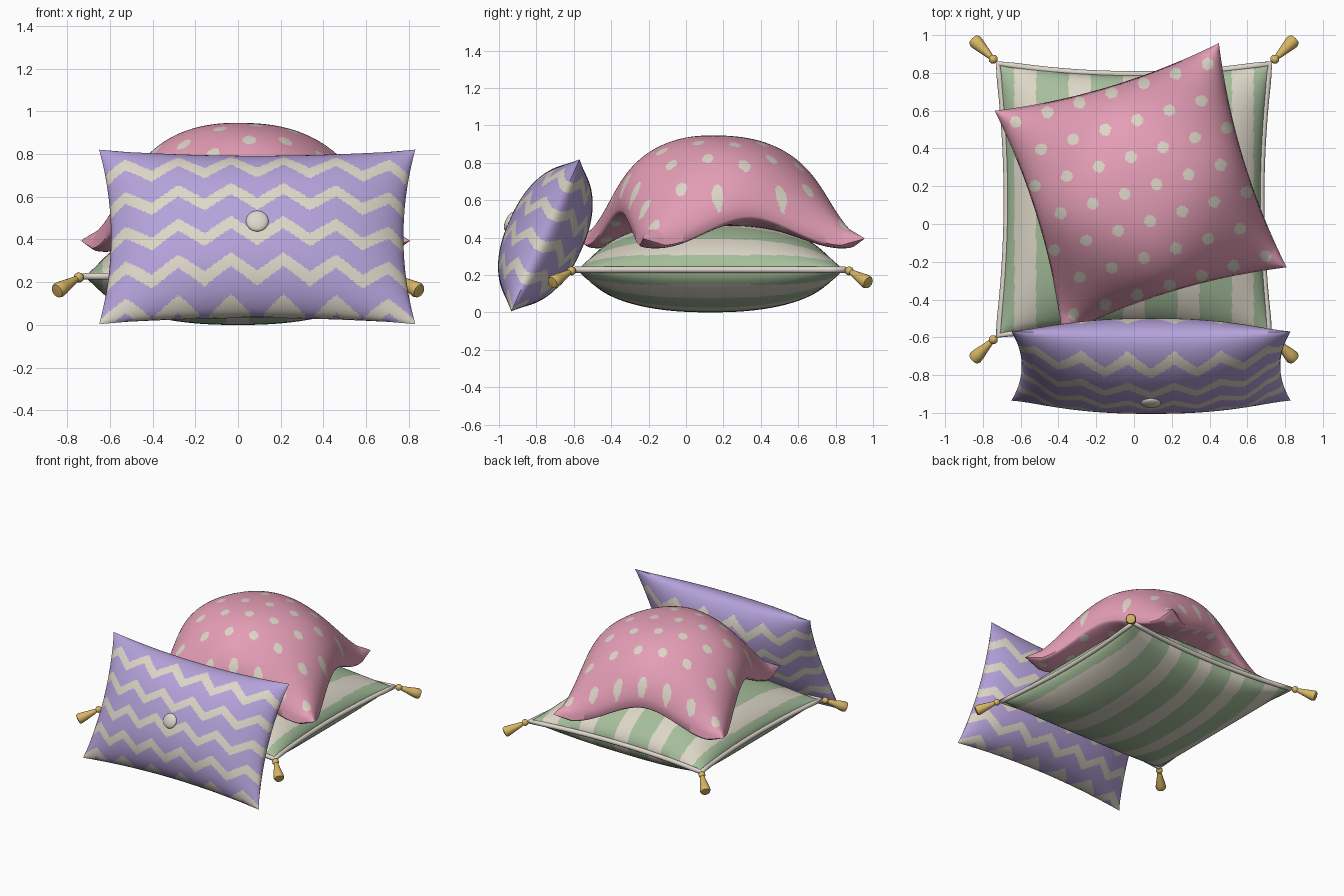
import bpy, bmesh, math
from mathutils import Matrix, Vector

if "Cube" in bpy.data.objects:
    bpy.data.objects.remove(bpy.data.objects["Cube"])


def material(name, rgb):
    m = bpy.data.materials.new(name)
    m.use_nodes = True
    m.diffuse_color = (*rgb, 1)
    bsdf = m.node_tree.nodes["Principled BSDF"]
    bsdf.inputs["Base Color"].default_value = (*rgb, 1)
    bsdf.inputs["Roughness"].default_value = 0.8
    return m


PINK = material("rose pink", (0.78, 0.34, 0.47))
PURPLE = material("lavender", (0.46, 0.36, 0.70))
GREEN = material("sage green", (0.38, 0.52, 0.33))
CREAM = material("cream", (0.73, 0.68, 0.58))
TRIM = material("pale trim", (0.74, 0.68, 0.61))
GOLD = material("gold thread", (0.68, 0.47, 0.13))


def finish(bm, name, mats, angle=50):
    mesh = bpy.data.meshes.new(name)
    bm.to_mesh(mesh)
    bm.free()
    for m in mats:
        mesh.materials.append(m)
    ob = bpy.data.objects.new(name, mesh)
    bpy.context.scene.collection.objects.link(ob)
    bpy.ops.object.select_all(action="DESELECT")
    ob.select_set(True)
    bpy.context.view_layer.objects.active = ob
    bpy.ops.object.shade_smooth_by_angle(angle=math.radians(angle))
    return ob


def outline(u, v, half, pinch):
    """Map the unit square to a cushion outline with edges drawn inward."""
    return (half[0] * u * (1 - pinch[0] * (1 - v * v)),
            half[1] * v * (1 - pinch[1] * (1 - u * u)))


def cushion(name, half, pinch, cells, puff, pattern, mats, matrix, sheet=lambda u, v: 0):
    """Two puffed sheets joined at the seam; puff = (height, roundness) for top and bottom."""
    bm = bmesh.new()
    for side, (height, power) in zip((1, -1), puff):
        verts = bmesh.ops.create_grid(bm, x_segments=cells[0], y_segments=cells[1], size=1)["verts"]
        faces = list({f for vert in verts for f in vert.link_faces})
        for vert in verts:
            u, v = vert.co.x, vert.co.y
            fill = max(0, 1 - abs(u) ** 2.3) * max(0, 1 - abs(v) ** 2.3)
            vert.co = (*outline(u, v, half, pinch), sheet(u, v) + side * height * fill ** power)
        # The cloth print runs straight across the pinched outline
        for f in faces:
            c = f.calc_center_median()
            f.material_index = int(pattern((c.x / half[0] + 1) / 2, (c.y / half[1] + 1) / 2))
        if side < 0:
            bmesh.ops.reverse_faces(bm, faces=faces)
    bmesh.ops.remove_doubles(bm, verts=bm.verts, dist=0.0001)
    bm.transform(matrix)
    return finish(bm, name, mats)


# Patterns, in flat cloth coordinates from 0 to 1
def stripes(s, t):
    return 0.3 < (s * 5) % 1 < 0.7


def dots(s, t):
    row = int(t * 7)
    a = s * 7 + 0.5 * (row % 2)
    if row % 2 and not 1 < a < 7:
        return False
    return math.hypot(a % 1 - 0.5, (t * 7) % 1 - 0.5) < 0.175


def chevrons(s, t):
    zigzag = 1 - abs(2 * ((s * 6) % 1) - 1)
    c = t * 5 - 0.47 * (zigzag - 0.5)
    return c < 5 and c % 1 < 0.35


# Striped floor cushion
BASE = Vector((0, 0.13, 0.228))
base_half, base_pinch = (0.72, 0.72), (0.065, 0.08)
cushion("striped_cushion", base_half, base_pinch, (200, 60), ((0.265, 0.6), (0.228, 0.52)),
        stripes, (GREEN, CREAM), Matrix.Translation(BASE))

# Piping around its seam
curve = bpy.data.curves.new("piping", "CURVE")
curve.dimensions = "3D"
curve.bevel_depth = 0.017
curve.bevel_resolution = 3
N = 16
ring = []
for k in range(4):
    for i in range(N):
        a = 2 * i / N - 1
        ring.append(((a, -1), (1, a), (-a, 1), (-1, -a))[k])
path = curve.splines.new("POLY")
path.points.add(len(ring) - 1)
for p, (u, v) in zip(path.points, ring):
    p.co = (*(BASE + Vector((*outline(u, v, base_half, base_pinch), 0))), 1)
path.use_cyclic_u = True
curve.materials.append(TRIM)
piping = bpy.data.objects.new("piping", curve)
bpy.context.scene.collection.objects.link(piping)


# Corner tassels: a knot and a flared skirt turned from one profile
def tassel(name, sx, sy):
    bm = bmesh.new()
    profile = [(0, -0.024), (0.014, -0.019), (0.023, -0.008), (0.023, 0.008), (0.014, 0.019),
               (0.017, 0.03), (0.024, 0.07), (0.033, 0.115), (0.037, 0.145), (0.032, 0.158), (0, 0.163)]
    pts = [bm.verts.new((r, 0, z)) for r, z in profile]
    edges = [bm.edges.new(pair) for pair in zip(pts, pts[1:])]
    bmesh.ops.spin(bm, geom=pts + edges, cent=(0, 0, 0), axis=(0, 0, 1),
                   angle=math.tau, steps=16, use_merge=True)
    bmesh.ops.remove_doubles(bm, verts=bm.verts, dist=0.0001)
    bmesh.ops.recalc_face_normals(bm, faces=bm.faces)
    aim = Vector((sx, sy, -0.62)).to_track_quat("Z", "Y").to_matrix().to_4x4()
    spot = BASE + Vector((0.745 * sx, 0.742 * sy, -0.006))
    bm.transform(Matrix.Translation(spot) @ aim)
    finish(bm, name, (GOLD,))


for sy, end in ((-1, "front"), (1, "back")):
    for sx, hand in ((-1, "right"), (1, "left")):
        tassel(f"tassel_{end}_{hand}", sx, sy)


# Dotted cushion slumped over the floor cushion, corners drooping
def droop(u, v):
    q = abs(u * v)
    w = min(1, q / 0.8)
    w = w * w * (3 - 2 * w)
    lift = (0.175 - 0.02 * u - 0.012 * v) * (1 - w)
    return 0.36 + lift + 0.035 * max(0, (q - 0.8) / 0.2)


cushion("dotted_cushion", (0.62, 0.62), (0.085, 0.085), (161, 161), ((0.41, 0.52), (0.07, 0.5)),
        dots, (PINK, CREAM),
        Matrix.Translation((0.035, 0.185, 0)) @ Matrix.Rotation(math.radians(16.8), 4, "Z"), droop)

# Chevron cushion leaning back at the front
lean = Matrix.Translation((0.09, -0.752, 0.412)) @ Matrix.Rotation(math.atan2(0.80, 0.36), 4, "X")
cushion("chevron_cushion", (0.74, 0.448), (0.075, 0.085), (192, 120), ((0.208, 0.6), (0.208, 0.6)),
        chevrons, (PURPLE, CREAM), lean)

# Button at the middle of the chevron cushion
bm = bmesh.new()
bmesh.ops.create_uvsphere(bm, u_segments=24, v_segments=12, radius=0.053)
bm.transform(lean @ Matrix.Translation((0, -0.012, 0.207)) @ Matrix.Diagonal((1, 1, 0.38, 1)))
finish(bm, "button", (TRIM,))
